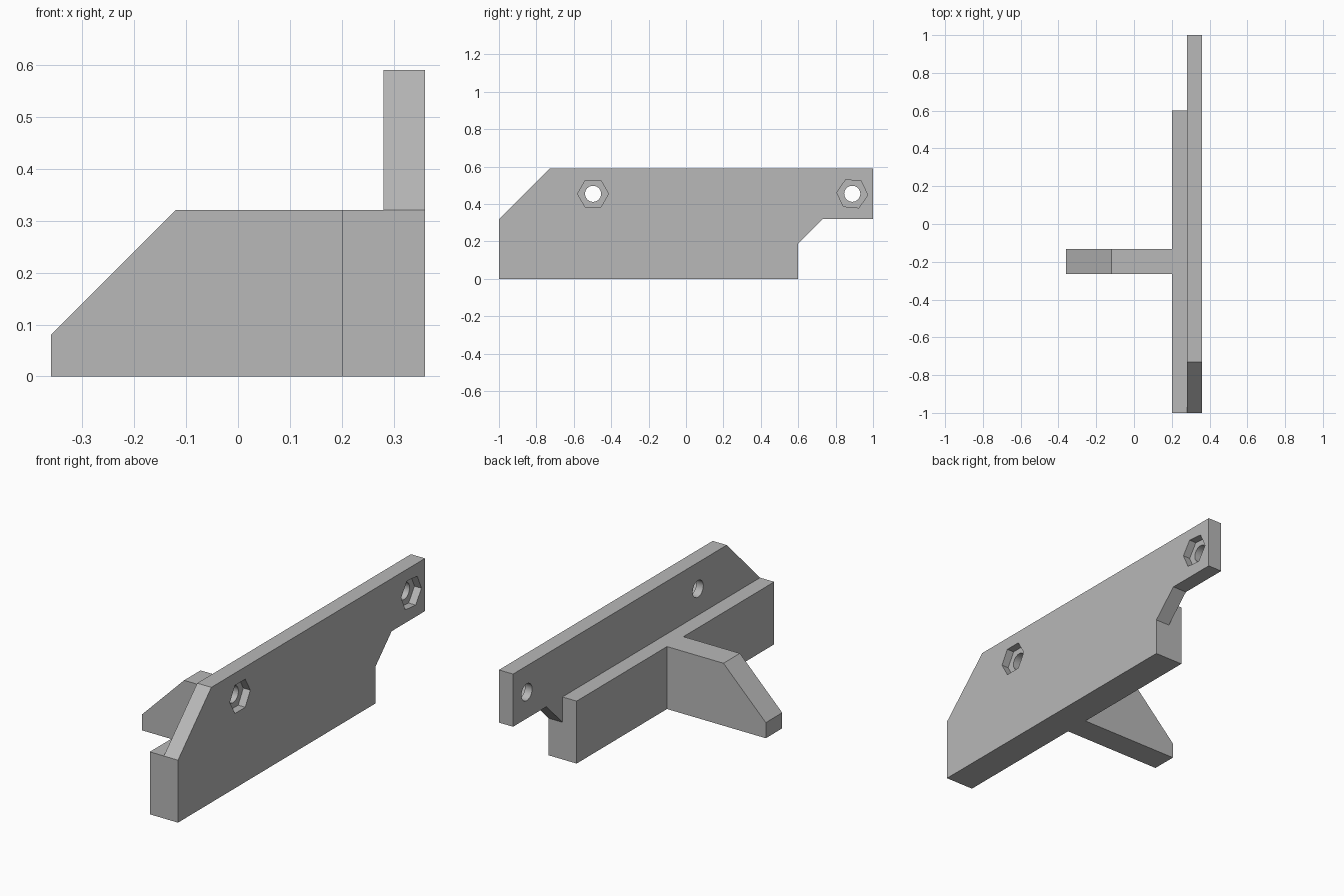
import bpy, bmesh, math
from mathutils import Matrix, Vector

cube = bpy.data.objects.get("Cube")
if cube:
    bpy.data.objects.remove(cube, do_unlink=True)

grey = bpy.data.materials.new("plain grey")
grey.use_nodes = True
colour = (0.48, 0.48, 0.48, 1)
grey.diffuse_color = colour
grey.node_tree.nodes["Principled BSDF"].inputs["Base Color"].default_value = colour


def prism(name, points, direction):
    """Solid made by pushing a flat outline along a direction."""
    bm = bmesh.new()
    base = bm.faces.new([bm.verts.new(p) for p in points])
    top = bmesh.ops.extrude_face_region(bm, geom=[base], use_keep_orig=True)["geom"]
    moved = [v for v in top if isinstance(v, bmesh.types.BMVert)]
    bmesh.ops.translate(bm, verts=moved, vec=Vector(direction))
    bmesh.ops.recalc_face_normals(bm, faces=bm.faces)
    mesh = bpy.data.meshes.new(name)
    bm.to_mesh(mesh)
    bm.free()
    mesh.materials.append(grey)
    obj = bpy.data.objects.new(name, mesh)
    bpy.context.collection.objects.link(obj)
    return obj


def ring(x, y, z, radius, sides, turn=0):
    """Regular outline facing along x."""
    angles = [math.radians(turn) + math.tau * i / sides for i in range(sides)]
    return [(x, y + radius * math.cos(a), z + radius * math.sin(a)) for a in angles]


def combine(target, other, operation):
    other.hide_render = True
    mod = target.modifiers.new(operation.lower(), "BOOLEAN")
    mod.operation, mod.solver, mod.object = operation, "EXACT", other
    bpy.context.view_layer.objects.active = target
    bpy.ops.object.modifier_apply(modifier=mod.name)
    bpy.data.objects.remove(other, do_unlink=True)


OUTER, INNER, LEDGE = 0.36, 0.28, 0.20
LEDGE_TOP, TOP = 0.32, 0.59

# Tall plate with a chamfered front corner and a notched back end
outline = [(-1, 0), (0.6, 0), (0.6, 0.19), (0.73, LEDGE_TOP), (1, LEDGE_TOP),
           (1, TOP), (-0.73, TOP), (-1, LEDGE_TOP)]
bracket = prism("bracket", [(INNER, y, z) for y, z in outline], (OUTER - INNER, 0, 0))

# Thick lower ledge along the inner side
ledge_outline = [(-1, 0), (0.6, 0), (0.6, LEDGE_TOP), (-1, LEDGE_TOP)]
ledge = prism("ledge", [(LEDGE, y, z) for y, z in ledge_outline], (INNER - LEDGE, 0, 0))
combine(bracket, ledge, "UNION")

# Sloped supporting rib
rib_outline = [(-0.36, 0), (LEDGE, 0), (LEDGE, LEDGE_TOP), (-0.12, LEDGE_TOP), (-0.36, 0.08)]
rib = prism("rib", [(x, -0.265, z) for x, z in rib_outline], (0, 0.133, 0))
combine(bracket, rib, "UNION")

# Bolt holes with hexagonal nut pockets on the outer side
for y, turn in ((-0.497, 0), (0.889, -5)):
    hole = prism("bolt_hole", ring(INNER - 0.05, y, 0.455, 0.043, 32), (0.2, 0, 0))
    combine(bracket, hole, "DIFFERENCE")
    pocket = prism("nut_pocket", ring(OUTER - 0.04, y, 0.455, 0.083, 6, turn), (0.1, 0, 0))
    combine(bracket, pocket, "DIFFERENCE")

# Merge the flat seams left between the parts
bm = bmesh.new()
bm.from_mesh(bracket.data)
bmesh.ops.remove_doubles(bm, verts=bm.verts, dist=0.0005)
bmesh.ops.dissolve_limit(bm, angle_limit=math.radians(1), verts=bm.verts, edges=bm.edges)
bm.to_mesh(bracket.data)
bm.free()

bpy.ops.object.select_all(action="DESELECT")
bracket.select_set(True)
bpy.context.view_layer.objects.active = bracket
bpy.ops.object.shade_smooth_by_angle(angle=math.radians(25))
